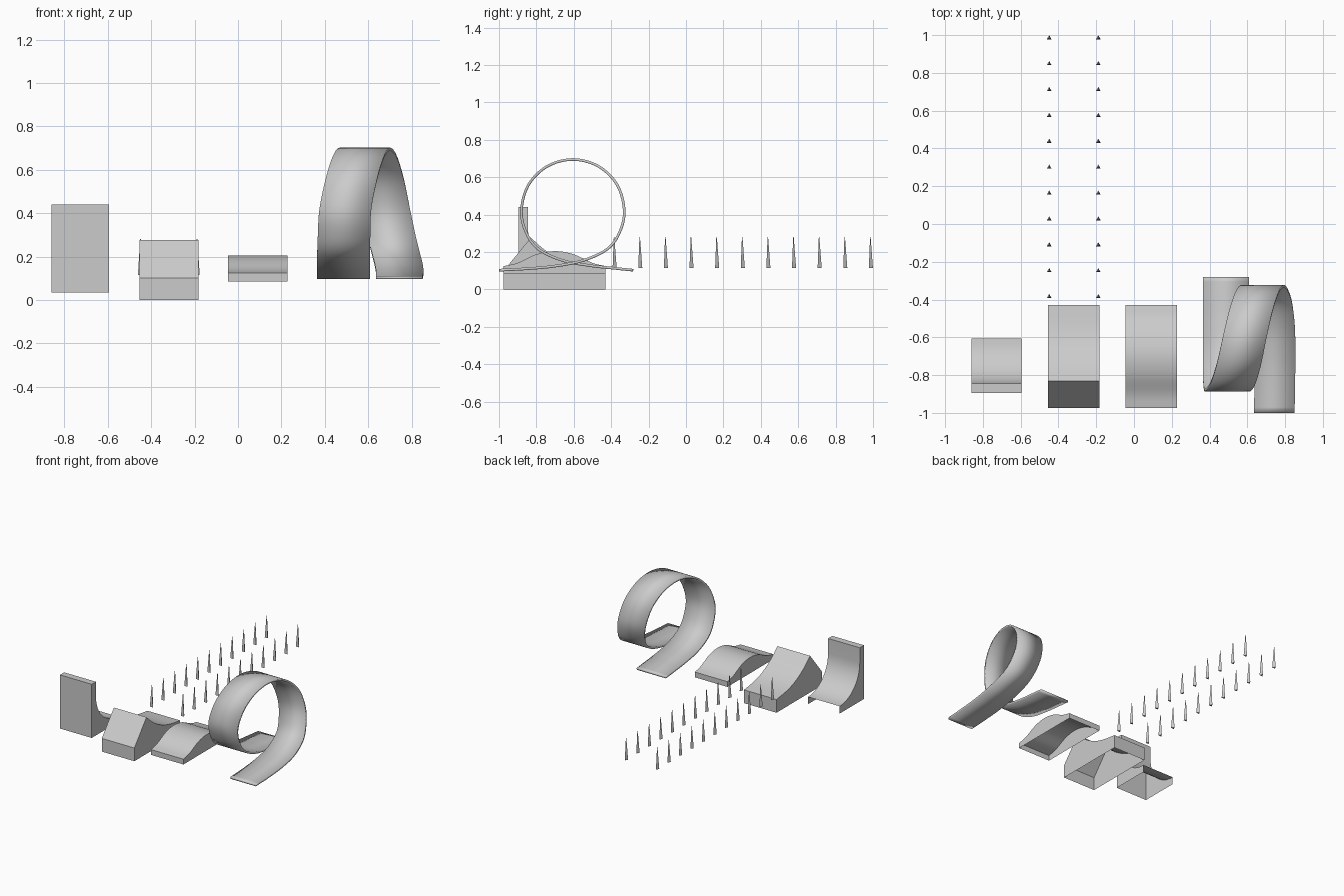
import bpy, bmesh, math
from mathutils import Vector

if "Cube" in bpy.data.objects:
    bpy.data.objects.remove(bpy.data.objects["Cube"])


def finish(bm, name, angle=30):
    me = bpy.data.meshes.new(name)
    bm.to_mesh(me)
    bm.free()
    ob = bpy.data.objects.new(name, me)
    bpy.context.collection.objects.link(ob)
    bpy.ops.object.select_all(action='DESELECT')
    ob.select_set(True)
    bpy.context.view_layer.objects.active = ob
    if angle:
        bpy.ops.object.shade_smooth_by_angle(angle=math.radians(angle))
    return ob


def spline(keys, steps):
    """Smooth curve through the key points (any dimension)."""
    k = [Vector(p) for p in keys]
    k = [2 * k[0] - k[1]] + k + [2 * k[-1] - k[-2]]
    out = []
    for a, b, c, d in zip(k, k[1:], k[2:], k[3:]):
        for i in range(steps):
            t = i / steps
            out.append(0.5 * (2 * b + (c - a) * t + (2 * a - 5 * b + 4 * c - d) * t ** 2
                              + (3 * b - a - 3 * c + d) * t ** 3))
    return out + [k[-2]]


def ramp_shell(name, x0, x1, base, profile, closed_end=True):
    """Hollow ramp, open underneath: swept (y, z) profile with two side walls."""
    pts = [(profile[0][0], base)] + [tuple(p) for p in profile] + [(profile[-1][0], base)]
    bm = bmesh.new()
    left = [bm.verts.new((x0, y, z)) for y, z in pts]
    right = [bm.verts.new((x1, y, z)) for y, z in pts]
    last = len(pts) - 1 if closed_end else len(pts) - 2
    for i in range(last):
        bm.faces.new((left[i], right[i], right[i + 1], left[i + 1]))
    bm.faces.new(left)
    bm.faces.new(right[::-1])
    bmesh.ops.recalc_face_normals(bm, faces=bm.faces)
    return finish(bm, name)


# Quarter pipe with a flat top lip
arc = [(-0.605 - 0.24 * math.cos(t * math.pi / 24), 0.33 - 0.24 * math.sin(t * math.pi / 24))
       for t in range(13)]
ramp_shell("quarter_pipe", -0.86, -0.595, 0.035, [(-0.895, 0.44), (-0.845, 0.44)] + arc, False)

# Kicker ramp: steep front, concave run behind the crest
run = spline([(-0.83, 0.277), (-0.75, 0.208), (-0.65, 0.15), (-0.55, 0.118), (-0.43, 0.1)], 4)
ramp_shell("kicker_ramp", -0.455, -0.183, 0.0, [(-0.975, 0.1)] + run)

# Low rounded bump
hump = spline([(-0.975, 0.125), (-0.9, 0.142), (-0.8, 0.188), (-0.7, 0.205),
               (-0.6, 0.188), (-0.5, 0.142), (-0.43, 0.125)], 4)
ramp_shell("bump_ramp", -0.045, 0.227, 0.085, hump)

# Loop track: keys are x centre, y, z, half width
keys = [(0.743, -1.0, 0.103, 0.107), (0.745, -0.85, 0.111, 0.108), (0.745, -0.7, 0.125, 0.109),
        (0.742, -0.55, 0.155, 0.11)]
centres = [0.727, 0.705, 0.68, 0.65, 0.617, 0.585, 0.555, 0.523, 0.495, 0.489, 0.487]
for i, x in enumerate(centres):
    a = math.radians((-48, -25, 0, 30, 60, 90, 120, 150, 180, 205, 228)[i])
    keys.append((x, -0.605 + 0.275 * math.cos(a), 0.42 + 0.275 * math.sin(a), 0.11 + 0.0012 * i))
keys += [(0.487, -0.66, 0.155, 0.122), (0.487, -0.51, 0.127, 0.122), (0.487, -0.4, 0.115, 0.122),
         (0.487, -0.282, 0.103, 0.122)]
bm = bmesh.new()
rows = [(bm.verts.new((x - w, y, z)), bm.verts.new((x + w, y, z))) for x, y, z, w in spline(keys, 5)]
for a, b in zip(rows, rows[1:]):
    bm.faces.new((a[0], a[1], b[1], b[0]))
loop = finish(bm, "loop_track")
solid = loop.modifiers.new("thickness", 'SOLIDIFY')
solid.thickness = 0.014
solid.offset = 0

# Two rows of slim three-sided markers
for side, x in (("left", -0.449), ("right", -0.189)):
    for i in range(11):
        bm = bmesh.new()
        bmesh.ops.create_cone(bm, cap_ends=True, segments=3, radius1=0.0145, radius2=0.002, depth=0.165)
        top = max(bm.verts, key=lambda v: (v.co.y if v.co.z < 0 else -9))
        turn = math.pi / 2 - math.atan2(top.co.y, top.co.x)
        cone = finish(bm, f"marker_{side}_{i + 1}", 0)
        cone.rotation_euler.z = turn
        cone.location = (x, -0.385 + 0.137 * i, 0.1975)
